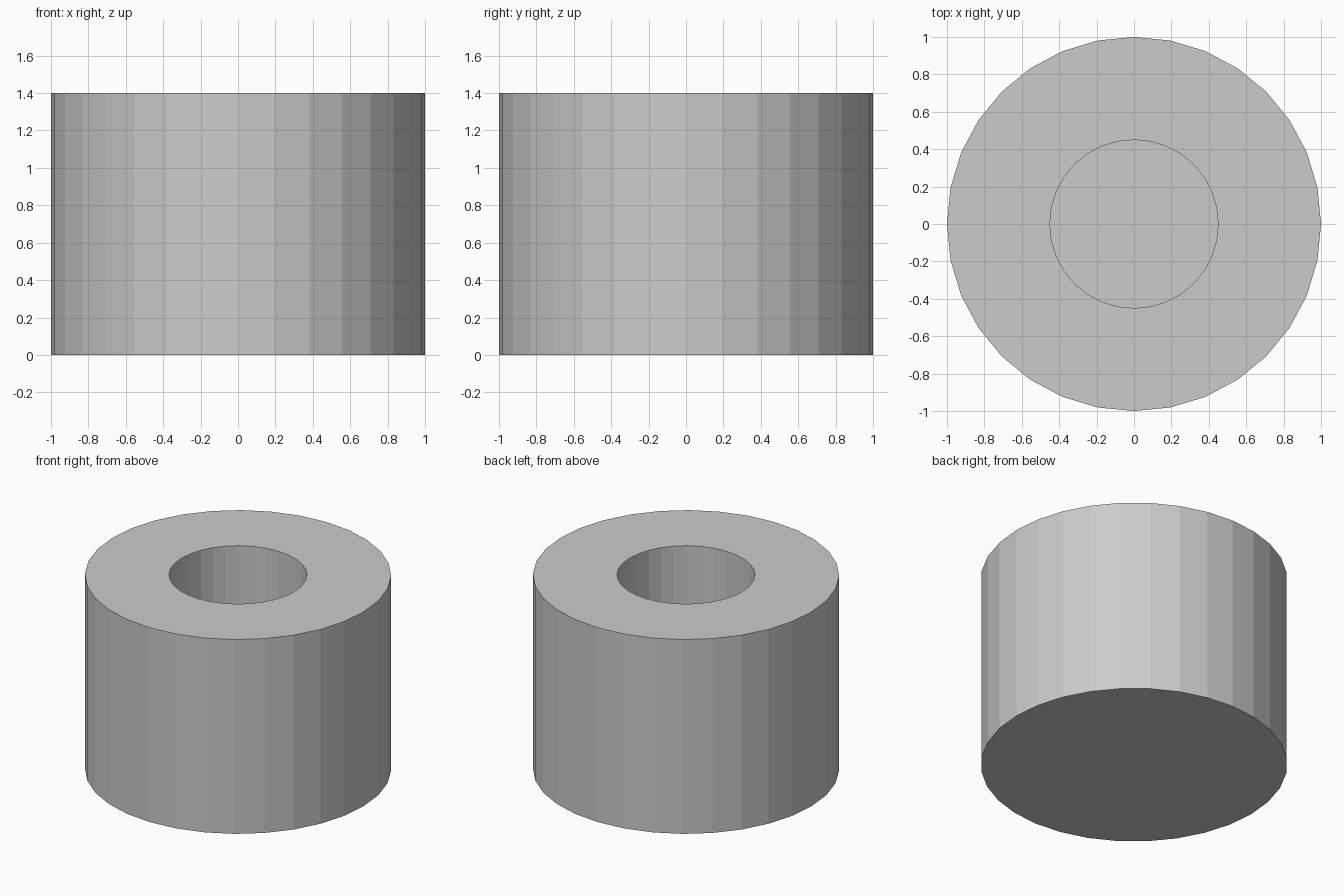
import bpy, bmesh, math

if "Cube" in bpy.data.objects:
    bpy.data.objects.remove(bpy.data.objects["Cube"])

SIDES = 32
OUTER, BORE = 1.0, 0.45
HEIGHT, FLOOR = 1.4, 0.4

bm = bmesh.new()


def ring(radius, z):
    return [bm.verts.new((radius * math.cos(2 * math.pi * i / SIDES),
                          radius * math.sin(2 * math.pi * i / SIDES), z))
            for i in range(SIDES)]


# Outer wall, flat rim and blind bore as one revolved profile
rings = [ring(r, z) for r, z in
         [(OUTER, 0), (OUTER, HEIGHT), (BORE, HEIGHT), (BORE, FLOOR)]]
for a, b in zip(rings, rings[1:]):
    for i in range(SIDES):
        j = (i + 1) % SIDES
        bm.faces.new((a[i], a[j], b[j], b[i]))

# Closed underside and bore floor
bm.faces.new(rings[0][::-1])
bm.faces.new(rings[-1])
bmesh.ops.recalc_face_normals(bm, faces=bm.faces[:])

mesh = bpy.data.meshes.new("bored_cylinder")
bm.to_mesh(mesh)
bm.free()
bpy.context.collection.objects.link(bpy.data.objects.new("bored_cylinder", mesh))
